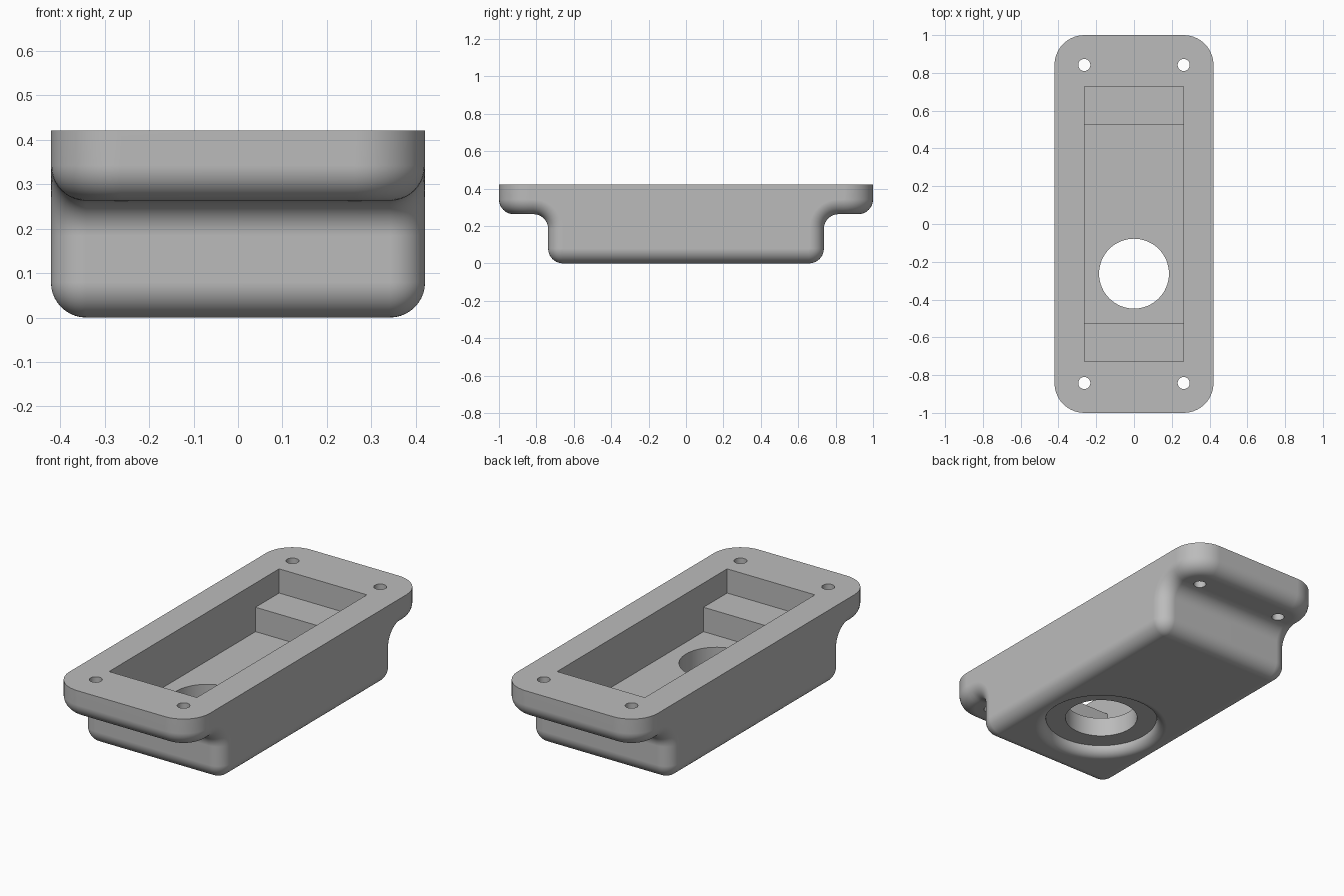
import bpy, bmesh
from math import sin, cos, pi, radians
from mathutils import Vector

cube = bpy.data.objects.get("Cube")
if cube:
    bpy.data.objects.remove(cube, do_unlink=True)

HALF_W, BLOCK_Y, TOP = 0.421, 0.737, 0.421
UNDER = 0.263             # underside of the flange
R = 0.079                 # edge fillet
HOLE_X, HOLE_Y, CORNER = 0.263, 0.842, 0.158
STEPS = 10

grey = bpy.data.materials.new("plain_grey")
grey.use_nodes = True
colour = (0.5, 0.5, 0.5, 1)
grey.diffuse_color = colour
grey.node_tree.nodes["Principled BSDF"].inputs["Base Color"].default_value = colour


def make_object(name, bm):
    bmesh.ops.remove_doubles(bm, verts=bm.verts, dist=1e-4)
    bmesh.ops.dissolve_degenerate(bm, edges=bm.edges, dist=1e-5)
    bmesh.ops.recalc_face_normals(bm, faces=bm.faces)
    mesh = bpy.data.meshes.new(name)
    bm.to_mesh(mesh)
    bm.free()
    mesh.materials.append(grey)
    ob = bpy.data.objects.new(name, mesh)
    bpy.context.collection.objects.link(ob)
    return ob


def arc(start, end):
    return [radians(start + (end - start) * i / STEPS) for i in range(STEPS + 1)]


# Path of the filleted edge for one quarter: (edge point, inward normal, outward direction)
X, Y, Z = Vector((1, 0, 0)), Vector((0, 1, 0)), Vector((0, 0, 1))
path = [(Vector((HALF_W, 0, 0)), Z, X)]
for a in arc(-90, 0):
    d = Vector((0, cos(a), sin(a)))
    path.append((Vector((HALF_W, BLOCK_Y - R, R)) + d * R, -d, X))
for a in arc(180, 90):
    d = Vector((0, cos(a), sin(a)))
    path.append((Vector((HALF_W, BLOCK_Y + R, UNDER - R)) + d * R, d, X))
corner_start = len(path)
for a in arc(0, 90):
    d = Vector((cos(a), sin(a), 0))
    path.append((Vector((HOLE_X, HOLE_Y, UNDER)) + d * CORNER, Z, d))
path.append((Vector((0, 1, UNDER)), Z, Y))

# Rows across the fillet, from the underside to the outer wall
rows = []
for a in arc(0, 90):
    rows.append([p + n * R * (1 - cos(a)) - m * R * (1 - sin(a)) for p, n, m in path])
under, wall = rows[0], rows[-1]
rim = [Vector((p.x, p.y, TOP)) for p in wall]
axis = [Vector((0, p.y, p.z)) for p in under]

polys = []
for lo, hi in zip(rows, rows[1:]):
    polys += [(lo[i], lo[i + 1], hi[i + 1], hi[i]) for i in range(len(path) - 1)]
polys += [(axis[i], axis[i + 1], under[i + 1], under[i]) for i in range(len(path) - 2)]
polys += [(wall[i], wall[i + 1], rim[i + 1], rim[i])
          for i in range(corner_start, len(path) - 1)]
polys.append(wall[:corner_start + 1] + [rim[corner_start], rim[0]])
polys.append([Vector((0, 0, TOP)), rim[0]] + rim[corner_start:])

# Four mirrored quarters make the solid body
bm = bmesh.new()
for sx in (1, -1):
    for sy in (1, -1):
        for poly in polys:
            clean = []
            for p in poly:
                q = Vector((p.x * sx, p.y * sy, p.z))
                if all((q - c).length > 1e-5 for c in clean):
                    clean.append(q)
            if len(clean) > 2:
                bm.faces.new([bm.verts.new(q) for q in clean])
bmesh.ops.remove_doubles(bm, verts=bm.verts, dist=1e-4)
bmesh.ops.dissolve_limit(bm, angle_limit=0.002, verts=bm.verts, edges=bm.edges)
housing = make_object("housing", bm)


def box_cutter(name, half_x, half_y, bottom):
    bm = bmesh.new()
    bmesh.ops.create_cube(bm, size=1)
    height = 0.6 - bottom
    for v in bm.verts:
        v.co = (v.co.x * 2 * half_x, v.co.y * 2 * half_y, bottom + (v.co.z + 0.5) * height)
    return make_object(name, bm)


def round_cutter(name, profile, x, y, sides):
    bm = bmesh.new()
    rings = [[bm.verts.new((x + r * cos(2 * pi * i / sides), y + r * sin(2 * pi * i / sides), z))
              for i in range(sides)] for r, z in profile]
    for lo, hi in zip(rings, rings[1:]):
        for i in range(sides):
            j = (i + 1) % sides
            bm.faces.new((lo[i], lo[j], hi[j], hi[i]))
    bm.faces.new(rings[0])
    bm.faces.new(rings[-1])
    return make_object(name, bm)


# Stepped pocket, filleted recess with through hole, and four screw holes
cutters = [box_cutter("pocket_cutter", HOLE_X, 0.728, 0.29),
           box_cutter("deep_pocket_cutter", HOLE_X, 0.526, 0.158)]
lip, ring = 0.053, 0.286
profile = [(ring + lip, -0.05)]
profile += [(ring + lip - lip * sin(a), lip - lip * cos(a)) for a in arc(0, 90)]
profile += [(0.185, lip), (0.185, 0.25)]
cutters.append(round_cutter("recess_cutter", profile, 0, -HOLE_X, 64))
for sx in (1, -1):
    for sy in (1, -1):
        cutters.append(round_cutter("screw_hole_cutter", [(0.032, 0.1), (0.032, 0.6)],
                                    sx * HOLE_X, sy * HOLE_Y, 24))

bpy.ops.object.select_all(action='DESELECT')
bpy.context.view_layer.objects.active = housing
housing.select_set(True)
for cutter in cutters:
    mod = housing.modifiers.new("cut", 'BOOLEAN')
    mod.operation, mod.solver, mod.object = 'DIFFERENCE', 'EXACT', cutter
    bpy.ops.object.modifier_apply(modifier=mod.name)
    bpy.data.objects.remove(cutter, do_unlink=True)

# Smooth fillets with crisp creases
bpy.ops.object.shade_smooth_by_angle(angle=radians(30))
normals = housing.modifiers.new("normals", 'WEIGHTED_NORMAL')
normals.keep_sharp = True
